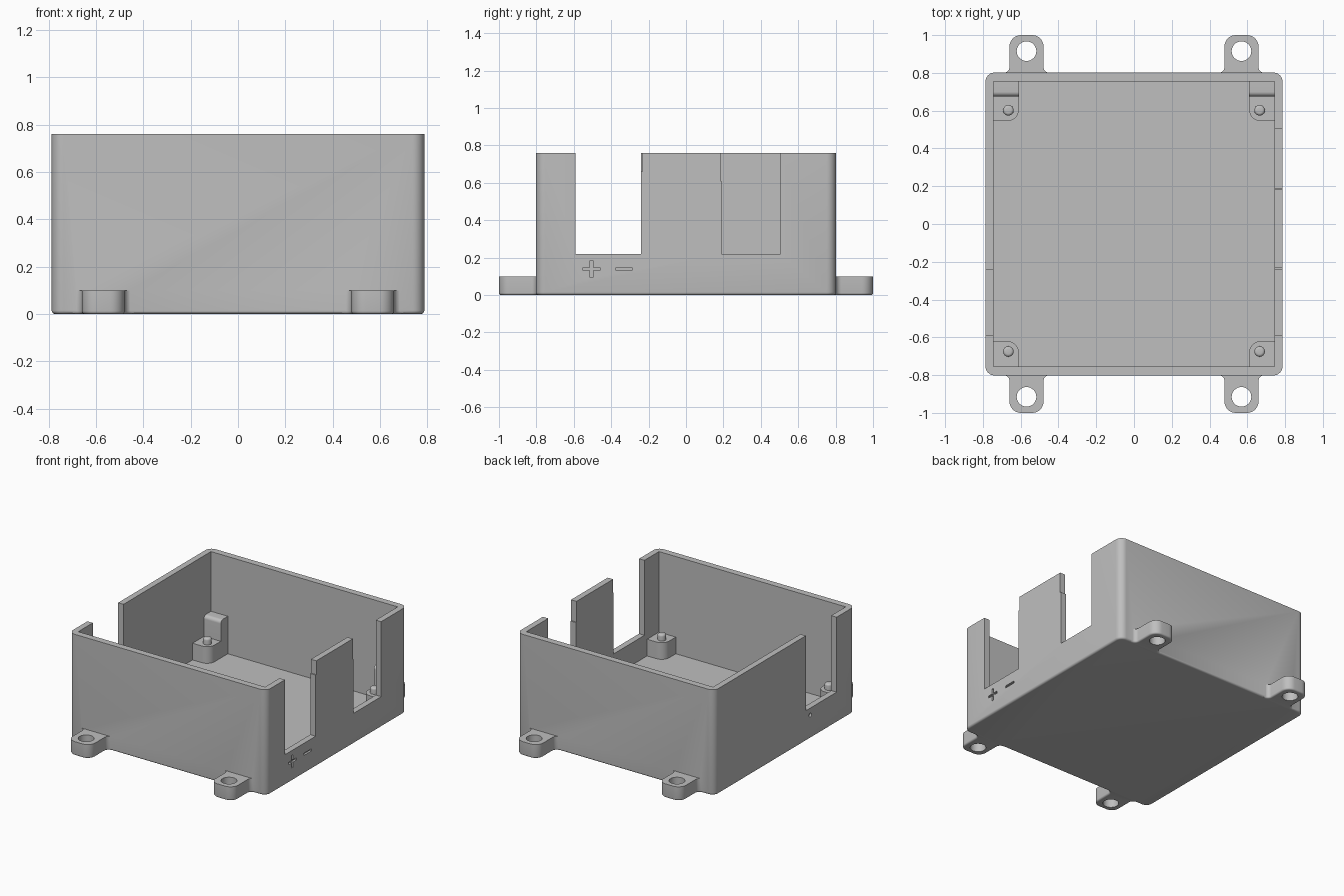
import bpy, bmesh, math
from mathutils import Vector

cube = bpy.data.objects.get("Cube")
if cube:
    bpy.data.objects.remove(cube, do_unlink=True)

grey = bpy.data.materials.new("plain grey")
grey.use_nodes = True
grey.diffuse_color = (0.52, 0.52, 0.52, 1)
grey.node_tree.nodes["Principled BSDF"].inputs["Base Color"].default_value = (0.52, 0.52, 0.52, 1)

HX, HY, TOP, FLOOR = 0.787, 0.802, 0.76, 0.06   # outer half sizes, rim, floor
IX, IY = 0.744, 0.755                           # inner half sizes


def rounded(corners, steps=8):
    """Outline from (u, v, radius) corners, each filleted by its radius."""
    out = []
    for i, (u, v, r) in enumerate(corners):
        p = Vector((u, v))
        if r == 0:
            out.append(p)
            continue
        a = (Vector(corners[i - 1][:2]) - p).normalized()
        b = (Vector(corners[(i + 1) % len(corners)][:2]) - p).normalized()
        half = a.angle(b) / 2
        centre = p + (a + b).normalized() * r / math.sin(half)
        start = p + a * r / math.tan(half) - centre
        end = p + b * r / math.tan(half) - centre
        turn = start.angle_signed(end)
        for k in range(steps + 1):
            t = -turn * k / steps
            c, s = math.cos(t), math.sin(t)
            out.append(centre + Vector((start.x * c - start.y * s, start.x * s + start.y * c)))
    return out


def rect(u0, u1, v0, v1, r=0):
    return rounded([(u0, v0, r), (u1, v0, r), (u1, v1, r), (u0, v1, r)])


def circle(u, v, r, n=32):
    return [Vector((u + r * math.cos(math.tau * k / n), v + r * math.sin(math.tau * k / n))) for k in range(n)]


def prism(name, outline, lo, hi, axis="z", bevel=0, bevel_at=0):
    """Extrude an outline along an axis, optionally rounding one end."""
    bm = bmesh.new()
    rings = []
    for w in (lo, hi):
        rings.append([bm.verts.new((p.x, p.y, w) if axis == "z" else (w, p.x, p.y)) for p in outline])
    bm.faces.new(rings[0])
    bm.faces.new(rings[1])
    n = len(outline)
    for i in range(n):
        j = (i + 1) % n
        bm.faces.new((rings[0][i], rings[0][j], rings[1][j], rings[1][i]))
    bmesh.ops.recalc_face_normals(bm, faces=bm.faces)
    if bevel:
        edges = [e for e in bm.edges if all(abs(v.co.z - bevel_at) < 1e-5 for v in e.verts)]
        bmesh.ops.bevel(bm, geom=edges, offset=bevel, segments=4, profile=0.5, affect="EDGES")
    mesh = bpy.data.meshes.new(name)
    bm.to_mesh(mesh)
    bm.free()
    mesh.materials.append(grey)
    obj = bpy.data.objects.new(name, mesh)
    bpy.context.collection.objects.link(obj)
    return obj


def activate(obj):
    bpy.ops.object.select_all(action="DESELECT")
    obj.select_set(True)
    bpy.context.view_layer.objects.active = obj


def combine(obj, tool, operation):
    tool.hide_render = True
    mod = obj.modifiers.new("combine", "BOOLEAN")
    mod.operation, mod.solver, mod.object = operation, "EXACT", tool
    activate(obj)
    bpy.ops.object.modifier_apply(modifier=mod.name)
    bpy.data.objects.remove(tool, do_unlink=True)


def smooth(obj):
    activate(obj)
    bpy.ops.object.shade_smooth_by_angle(angle=math.radians(35))


# Solid case with rounded upright corners and bottom edge
case = prism("case", rect(-HX, HX, -HY, HY, 0.05), 0, TOP, bevel=0.015)

# Four mounting ears flaring into the front and back walls
for sx in (-1, 1):
    for sy in (-1, 1):
        root, inner = HY - 0.001, HY - 0.03
        half = [(-0.13, inner, 0), (-0.13, root, 0), (-0.09, root, 0.03), (-0.09, 1, 0.06)]
        corners = half + [(-u, v, r) for u, v, r in reversed(half)]
        ear = prism("ear", rounded([(u + sx * 0.569, v * sy, r) for u, v, r in corners]), 0, 0.1, bevel=0.012)
        combine(case, ear, "UNION")

# Hollow interior
combine(case, prism("cavity", rect(-IX, IX, -IY, IY), FLOOR, 1), "DIFFERENCE")

# Bolt holes through the ears
for sx in (-1, 1):
    for sy in (-1, 1):
        combine(case, prism("bolt_hole", circle(sx * 0.569, sy * 0.915, 0.052), -0.1, 0.2), "DIFFERENCE")

# Cable openings: one in the right wall, two stepped ones in the left wall
SILL = 0.22
combine(case, prism("opening", rect(-0.59, -0.24, SILL, 1), -0.9, -0.7, "x"), "DIFFERENCE")
front_slot = [(-0.59, SILL), (-0.24, SILL), (-0.24, 0.66), (-0.233, 0.66), (-0.233, 1), (-0.59, 1)]
back_slot = [(0.505, SILL), (0.505, 1), (0.184, 1), (0.184, 0.61), (0.191, 0.61), (0.191, SILL)]
for slot in (front_slot, back_slot):
    combine(case, prism("opening", [Vector(p) for p in slot], 0.7, 0.9, "x"), "DIFFERENCE")

# Engraved polarity marks and a small dimple
a, b = 0.045, 0.008
arm = [(b, a), (b, b), (a, b), (a, -b), (b, -b), (b, -a)]
plus = arm + [(-u, -v) for u, v in arm]
marks = [[Vector((u - 0.505, v + 0.14)) for u, v in plus], rect(-0.375, -0.29, 0.132, 0.148)]
for mark in marks:
    combine(case, prism("mark", mark, HX - 0.015, 0.9, "x"), "DIFFERENCE")
combine(case, prism("dimple", circle(-0.29, 0.17, 0.014, 16), -0.9, -HX + 0.015, "x"), "DIFFERENCE")
smooth(case)

# Corner standoffs with locating pins, and rounded stops behind the back pair
for side, sx in (("right", -1), ("left", 1)):
    x0, x1 = sx * 0.61, sx * (IX + 0.005)
    for end, y_in, y_out, y_pin in (("front", -0.62, -IY - 0.005, -0.675), ("back", 0.545, 0.7, 0.602)):
        post = rounded([(x0, y_in, 0.06), (x1, y_in, 0), (x1, y_out, 0), (x0, y_out, 0)])
        smooth(prism(f"{end}_{side}_standoff", post, FLOOR - 0.005, 0.18))
        pin = circle(sx * 0.665, y_pin, 0.028, 24)
        smooth(prism(f"{end}_{side}_pin", pin, 0.17, 0.225, bevel=0.014, bevel_at=0.225))
    y0, y1 = 0.675, IY + 0.005
    stop = rounded([(y0, FLOOR - 0.005, 0), (y1, FLOOR - 0.005, 0), (y1, 0.33, 0), (y0, 0.33, 0.025)])
    smooth(prism(f"{side}_stop", stop, min(x0, x1), max(x0, x1), "x"))
